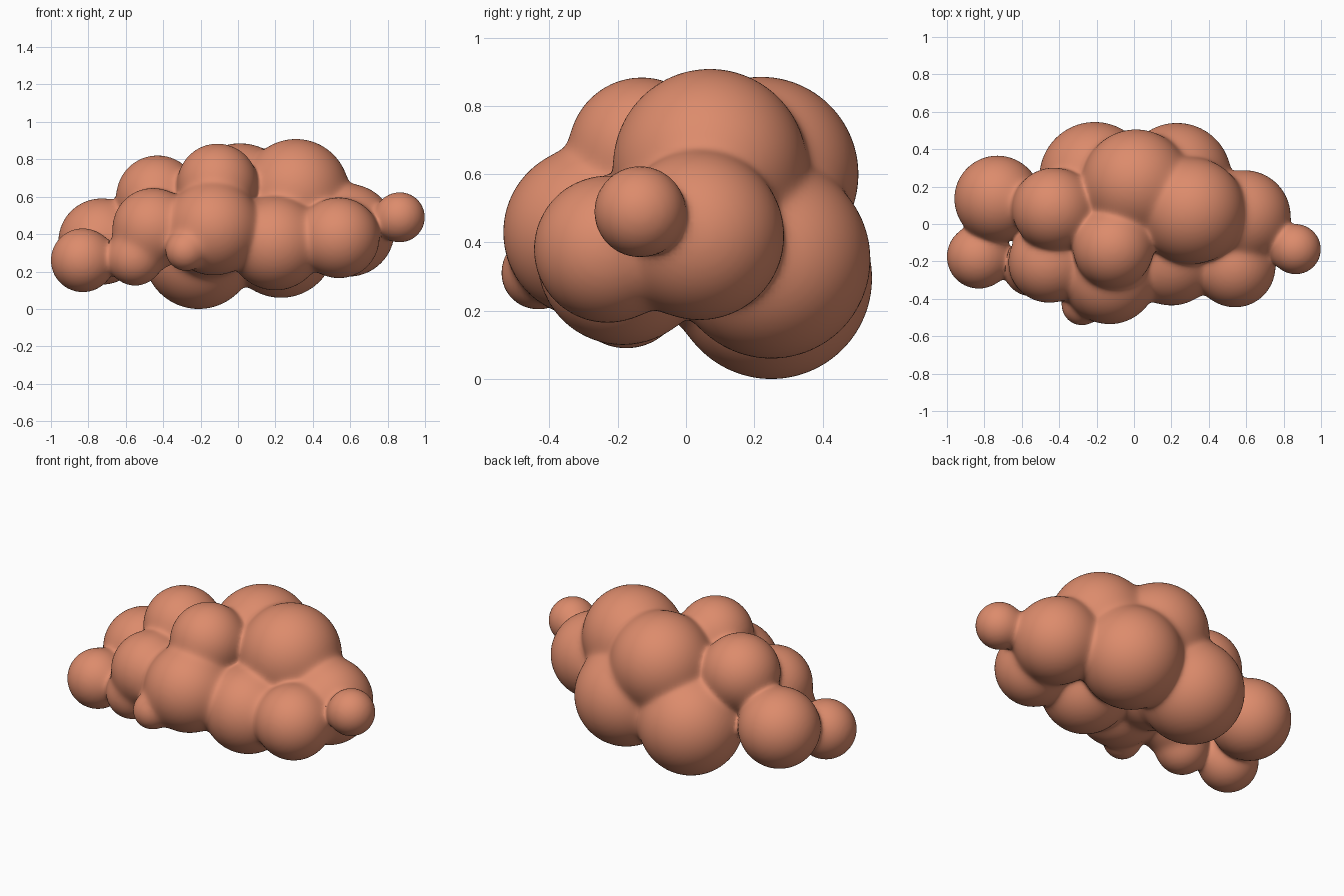
import bpy, bmesh, math
from mathutils import Vector, Matrix

cube = bpy.data.objects.get("Cube")
if cube:
    bpy.data.objects.remove(cube, do_unlink=True)

# Puffs of the cloud: x, y, z, radius
PUFFS = {
    "right_tip": (.865, -.135, .49, .133),
    "left_tip": (-.83, -.175, .26, .17),
    "left_back": (-.73, .135, .36, .23),
    "left_top": (-.43, .08, .6, .22),
    "front_top": (-.11, -.13, .67, .213),
    "main_top": (.31, .07, .625, .283),
    "back_top": (.01, .22, .6, .285),
    "back_left": (-.21, .25, .295, .295),
    "back_right": (.23, .25, .35, .29),
    "right_side": (.59, .04, .42, .247),
    "front_right": (.54, -.23, .38, .215),
    "front_low": (.2, -.185, .35, .25),
    "front_middle": (-.13, -.285, .43, .25),
    "front_bud": (-.28, -.435, .31, .105),
    "front_left": (-.455, -.205, .43, .215),
    "low_left": (-.55, -.24, .27, .145),
    "core": (-.15, 0, .42, .25),
}
SPHERES = [(Vector(p[:3]), p[3]) for p in PUFFS.values()]
BLEND = 0.018


def field(point):
    """Softly blended distance to all puffs, and its gradient."""
    total, gradient = 0.0, Vector()
    for centre, radius in SPHERES:
        offset = point - centre
        length = max(offset.length, 1e-6)
        weight = math.exp(min((radius - length) / BLEND, 60))
        total += weight
        gradient += offset * (weight / length)
    return -BLEND * math.log(max(total, 1e-30)), gradient / max(total, 1e-30)


# Overlapping balls
bm = bmesh.new()
for centre, radius in SPHERES:
    bmesh.ops.create_icosphere(bm, subdivisions=4, radius=radius,
                               matrix=Matrix.Translation(centre))
mesh = bpy.data.meshes.new("cloud")
bm.to_mesh(mesh)
bm.free()
cloud = bpy.data.objects.new("cloud", mesh)
bpy.context.collection.objects.link(cloud)

# Fuse them into one skin
fuse = cloud.modifiers.new("fuse", "REMESH")
fuse.mode = "VOXEL"
fuse.voxel_size = 0.016
relax = cloud.modifiers.new("relax", "SMOOTH")
relax.iterations = 4
graph = bpy.context.evaluated_depsgraph_get()
skin = bpy.data.meshes.new_from_object(cloud.evaluated_get(graph))
cloud.modifiers.clear()
cloud.data = skin
bpy.data.meshes.remove(mesh)
skin.name = "cloud"

# Draw the skin onto the blended surface, giving soft creases
for vertex in skin.vertices:
    point = vertex.co.copy()
    for step in range(4):
        distance, gradient = field(point)
        slope = max(gradient.length_squared, 0.15)
        move = max(-0.03, min(0.03, distance / slope))
        point -= gradient * move
    vertex.co = point

# Clay colour
colour = (0.72, 0.26, 0.15, 1)
clay = bpy.data.materials.new("warm_clay")
clay.use_nodes = True
clay.diffuse_color = colour
shader = next(n for n in clay.node_tree.nodes if n.type == "BSDF_PRINCIPLED")
shader.inputs["Base Color"].default_value = colour
skin.materials.clear()
skin.materials.append(clay)
for face in skin.polygons:
    face.material_index = 0
    face.use_smooth = True
skin.update()
